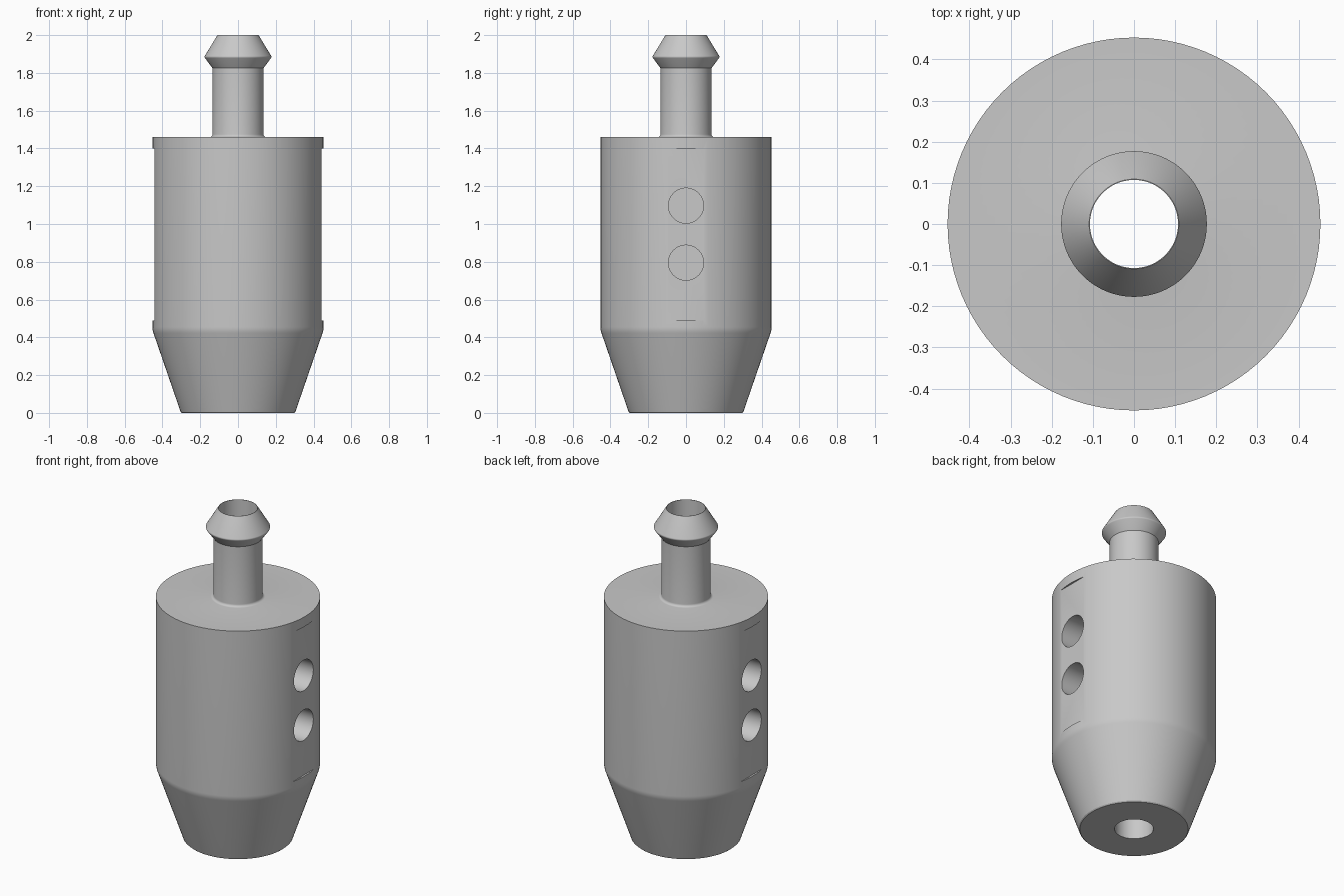
import bpy, bmesh
from math import pi, sin, cos, radians

if "Cube" in bpy.data.objects:
    bpy.data.objects.remove(bpy.data.objects["Cube"], do_unlink=True)

SIDES = 96
BORE = 0.107

grey = bpy.data.materials.new("plain grey")
grey.use_nodes = True
colour = (0.58, 0.58, 0.58, 1)
grey.diffuse_color = colour
grey.node_tree.nodes["Principled BSDF"].inputs["Base Color"].default_value = colour


def arc(r, z, radius, start, end, steps=5):
    """Points of a rounded corner around centre (r, z), angles in degrees."""
    angles = [radians(start + (end - start) * i / steps) for i in range(steps + 1)]
    return [(r + radius * cos(a), z + radius * sin(a)) for a in angles]


def lathe(name, profile):
    """Revolve a closed (radius, height) profile around z."""
    bm = bmesh.new()
    rings = []
    for i in range(SIDES):
        a = 2 * pi * i / SIDES
        rings.append([bm.verts.new((r * cos(a), r * sin(a), z)) for r, z in profile])
    n = len(profile)
    for i in range(SIDES):
        here, there = rings[i], rings[(i + 1) % SIDES]
        for j in range(n):
            k = (j + 1) % n
            bm.faces.new((here[j], there[j], there[k], here[k]))
    bmesh.ops.recalc_face_normals(bm, faces=bm.faces)
    mesh = bpy.data.meshes.new(name)
    bm.to_mesh(mesh)
    bm.free()
    obj = bpy.data.objects.new(name, mesh)
    bpy.context.collection.objects.link(obj)
    mesh.materials.append(grey)
    return obj


def cut(target, cutter):
    """Subtract the active cutter object and discard it."""
    cutter.hide_render = True
    cutter.data.materials.append(grey)
    bpy.context.view_layer.objects.active = target
    mod = target.modifiers.new("cut", 'BOOLEAN')
    mod.operation = 'DIFFERENCE'
    mod.solver = 'EXACT'
    mod.object = cutter
    bpy.ops.object.modifier_apply(modifier=mod.name)
    bpy.data.objects.remove(cutter, do_unlink=True)


# Weight body with tapered nose, barbed stem and a straight bore
profile = [(BORE, 0), (0.298, 0), (0.304, 0.006)]
profile += arc(0.353, 0.455, 0.1, -20, 0)
profile += [(0.453, 1.46)]
profile += arc(0.15, 1.475, 0.015, 270, 180)
profile += [(0.135, 1.825)]
profile += arc(0.167, 1.885, 0.01, -38, 32)
profile += [(0.109, 2.0), (BORE, 2.0)]
body = lathe("weight_body", profile)

# Shallow flats and two blind holes on each side
for side in (1, -1):
    bpy.ops.mesh.primitive_cube_add(size=1, location=(side * 0.542, 0, 0.945))
    flat = bpy.context.object
    flat.scale = (0.2, 0.6, 0.91)
    cut(body, flat)
    for z in (0.795, 1.097):
        bpy.ops.mesh.primitive_cylinder_add(
            vertices=48, radius=0.093, depth=0.4,
            location=(side * 0.44, 0, z), rotation=(0, pi / 2, 0))
        cut(body, bpy.context.object)

bpy.ops.object.select_all(action='DESELECT')
body.select_set(True)
bpy.context.view_layer.objects.active = body
bpy.ops.object.shade_smooth_by_angle(angle=radians(25))
